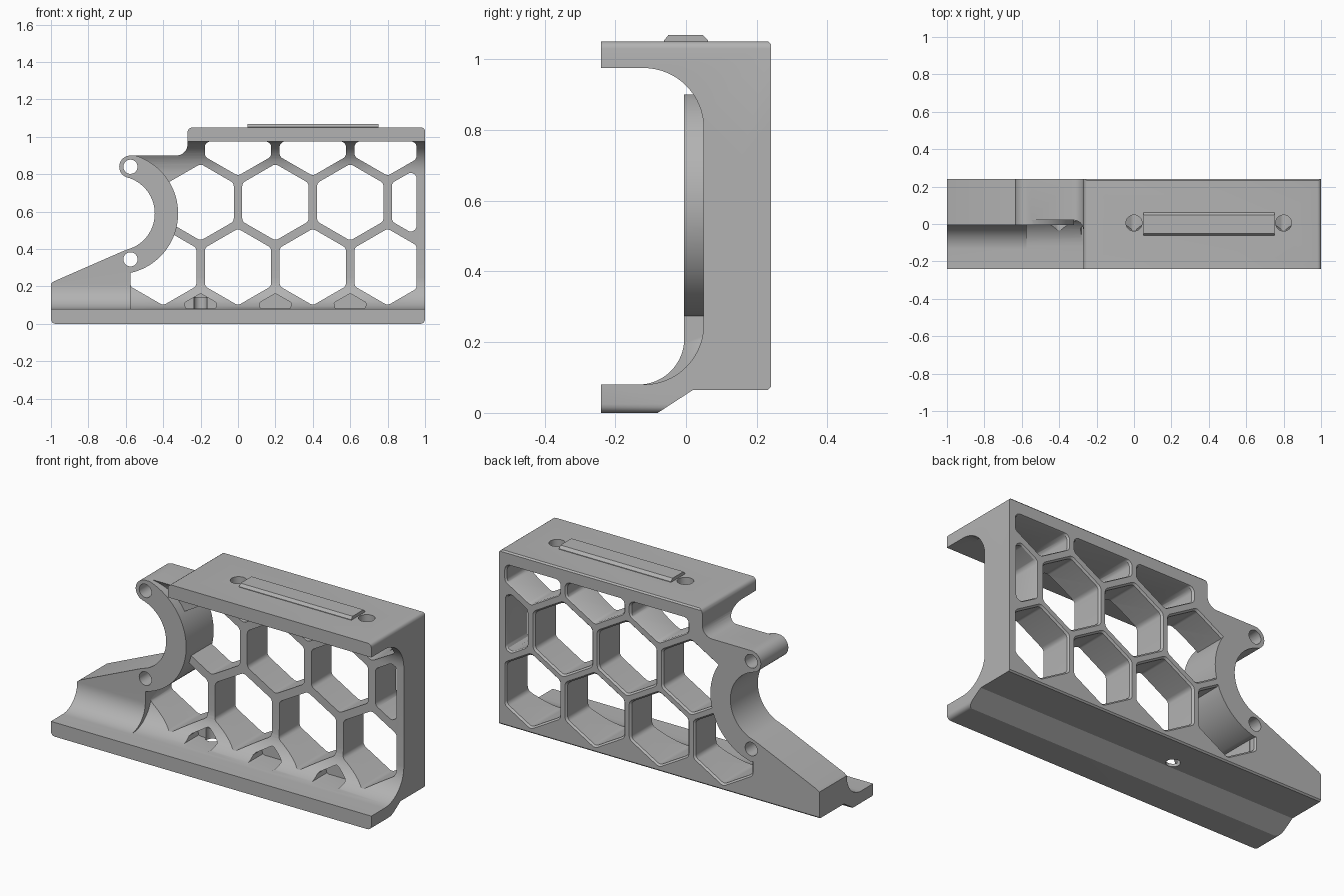
import bpy, bmesh, math
from mathutils import Vector

if "Cube" in bpy.data.objects:
    bpy.data.objects.remove(bpy.data.objects["Cube"])

grey = bpy.data.materials.new("plain_grey")
grey.diffuse_color = (0.45, 0.45, 0.45, 1)
grey.use_nodes = True
grey.node_tree.nodes["Principled BSDF"].inputs["Base Color"].default_value = grey.diffuse_color


def prism(name, pts, axis, sections):
    """Extrude a 2D outline along an axis; sections = [(position, outline scale), ...]."""
    cx = sum(p[0] for p in pts) / len(pts)
    cy = sum(p[1] for p in pts) / len(pts)
    bm = bmesh.new()
    rings = []
    for pos, s in sections:
        ring = []
        for a, b in pts:
            a, b = cx + (a - cx) * s, cy + (b - cy) * s
            ring.append(bm.verts.new({"X": (pos, a, b), "Y": (a, pos, b), "Z": (a, b, pos)}[axis]))
        rings.append(ring)
    n = len(pts)
    for r0, r1 in zip(rings, rings[1:]):
        for i in range(n):
            bm.faces.new((r0[i], r0[(i + 1) % n], r1[(i + 1) % n], r1[i]))
    bm.faces.new(rings[0])
    bm.faces.new(rings[-1])
    bmesh.ops.recalc_face_normals(bm, faces=bm.faces)
    mesh = bpy.data.meshes.new(name)
    bm.to_mesh(mesh)
    bm.free()
    mesh.materials.append(grey)
    ob = bpy.data.objects.new(name, mesh)
    bpy.context.collection.objects.link(ob)
    return ob


def arc(cx, cy, r, a0, a1, n=16):
    return [(cx + r * math.cos(math.radians(a0 + (a1 - a0) * i / n)),
             cy + r * math.sin(math.radians(a0 + (a1 - a0) * i / n))) for i in range(n + 1)]


def circle(cx, cy, r, n=32):
    return arc(cx, cy, r, 0, 360, n)[:-1]


def clip(pts, axis, limit, sign):
    """Keep the part of a convex outline where sign * (coordinate - limit) <= 0."""
    out = []
    for p, q in zip(pts, pts[1:] + pts[:1]):
        dp, dq = sign * (p[axis] - limit), sign * (q[axis] - limit)
        if dp <= 0:
            out.append(p)
        if dp * dq < 0:
            t = dp / (dp - dq)
            out.append((p[0] + t * (q[0] - p[0]), p[1] + t * (q[1] - p[1])))
    return out


def rounded(pts, r, n=5):
    """Round the corners of a convex outline."""
    out = []
    for i, p in enumerate(pts):
        p = Vector(p)
        u, v = Vector(pts[i - 1]) - p, Vector(pts[(i + 1) % len(pts)]) - p
        half = u.angle(v) / 2
        d = min(r / math.tan(half), 0.45 * u.length, 0.45 * v.length)
        a, b = p + u.normalized() * d, p + v.normalized() * d
        c = p + (u.normalized() + v.normalized()).normalized() * (d / math.cos(half))
        for k in range(n + 1):
            w = (a - c).lerp(b - c, k / n).normalized() * (a - c).length
            out.append(tuple(c + w))
    return out


def combine(target, tool, operation):
    mod = target.modifiers.new("combine", "BOOLEAN")
    mod.operation, mod.solver, mod.object = operation, "EXACT", tool
    bpy.context.view_layer.objects.active = target
    bpy.ops.object.modifier_apply(modifier=mod.name)
    bpy.data.objects.remove(tool)


# Bracket body: C-shaped channel section run along x
section = ([(-0.24, 0), (-0.08, 0), (0.02, 0.065), (0.232, 0.065), (0.24, 0.073),
            (0.24, 1.042), (0.232, 1.05), (-0.24, 1.05), (-0.24, 0.975)]
           + arc(-0.12, 0.805, 0.17, 90, 0) + arc(-0.12, 0.25, 0.17, 0, -90) + [(-0.24, 0.08)])
body = prism("bracket_body", section, "X", [(-1.0, 1), (1.0, 1)])

# Honeycomb openings, with a small chamfer on the back
PITCH, RADIUS = 0.4, 0.205
ROW = PITCH * math.sqrt(3) / 2


def hexagon(cx, cz):
    return [(cx + RADIUS * math.cos(math.radians(30 + 60 * i)),
             cz + RADIUS * math.sin(math.radians(30 + 60 * i))) for i in range(6)]


LOW = 0.304
cells = ([(x, LOW) for x in (-0.4, 0, 0.4, 0.8)]
         + [(x, LOW + ROW) for x in (-0.2, 0.2, 0.6, 1.0)]
         + [(x, LOW + 2 * ROW) for x in (0, 0.4, 0.8)])
for cx, cz in cells:
    outline = clip(clip(hexagon(cx, cz), 0, 0.955, 1), 1, 0.975, 1)
    cutter = prism("cell_cutter", rounded(outline, 0.03), "Y", [(-0.3, 1), (0.23, 1), (0.25, 1.1)])
    combine(body, cutter, "DIFFERENCE")

# Shallow pockets in the lower fillet
for cx in (-0.2, 0.2, 0.6):
    outline = clip(hexagon(cx, LOW - ROW), 1, 0.081, -1)
    cutter = prism("pocket_cutter", rounded(outline, 0.02), "Y", [(-0.3, 1), (0.05, 1)])
    combine(body, cutter, "DIFFERENCE")

# Thicker left end block and curved clamp web
block = ([(-0.24, 0), (-0.08, 0), (0.02, 0.065), (0.2, 0.065), (0.2, 0.95), (-0.005, 0.95)]
         + arc(-0.135, 0.21, 0.13, 0, -90) + [(-0.24, 0.08)])
combine(body, prism("end_block", block, "X", [(-1.0, 1), (-0.575, 1)]), "UNION")
web = arc(-0.645, 0.59, 0.325, -77, 77, 40) + [(-0.6, 0.9), (-0.6, 0.28)]
combine(body, prism("clamp_web", web, "Y", [(-0.005, 1), (0.24, 1)]), "UNION")

# Side outline: rounded corners, step, ear, cradle arc and sloping tail
outline = (arc(-0.975, 0.025, 0.025, 180, 270, 4) + arc(0.975, 0.025, 0.025, 270, 360, 4)
           + arc(0.98, 1.03, 0.02, 0, 90, 4) + arc(-0.245, 1.025, 0.025, 90, 180, 4)
           + arc(-0.33, 0.96, 0.06, 0, -90, 8) + arc(-0.575, 0.84, 0.06, 90, 250, 18)
           + arc(-0.645, 0.59, 0.2, 75, -65, 32)
           + [(-0.58, 0.402), (-0.61, 0.391), (-0.985, 0.227), (-1.0, 0.215)])
combine(body, prism("side_outline", outline, "Y", [(-0.4, 1), (0.4, 1)]), "INTERSECT")

# Clamp pin holes, top screw holes and blind hole underneath
for z in (0.84, 0.345):
    combine(body, prism("pin_hole", circle(-0.575, z, 0.038), "Y", [(-0.4, 1), (0.4, 1)]), "DIFFERENCE")
for x in (0, 0.8):
    combine(body, prism("screw_hole", circle(x, 0.005, 0.043), "Z", [(0.93, 1), (1.2, 1)]), "DIFFERENCE")
combine(body, prism("blind_hole", circle(-0.2, 0.06, 0.036), "Z", [(-0.1, 1), (0.14, 1)]), "DIFFERENCE")

# Raised locating rail on top, with sloping long sides
rail = prism("top_rail", [(-0.062, 1.04), (0.062, 1.04), (0.062, 1.053), (0.048, 1.068),
                          (-0.05, 1.068), (-0.062, 1.053)], "X", [(0.05, 1), (0.75, 1)])

# Smooth curved faces, keep edges sharp
bpy.ops.object.select_all(action="DESELECT")
body.select_set(True)
bpy.context.view_layer.objects.active = body
bpy.ops.object.shade_smooth_by_angle(angle=math.radians(30))
